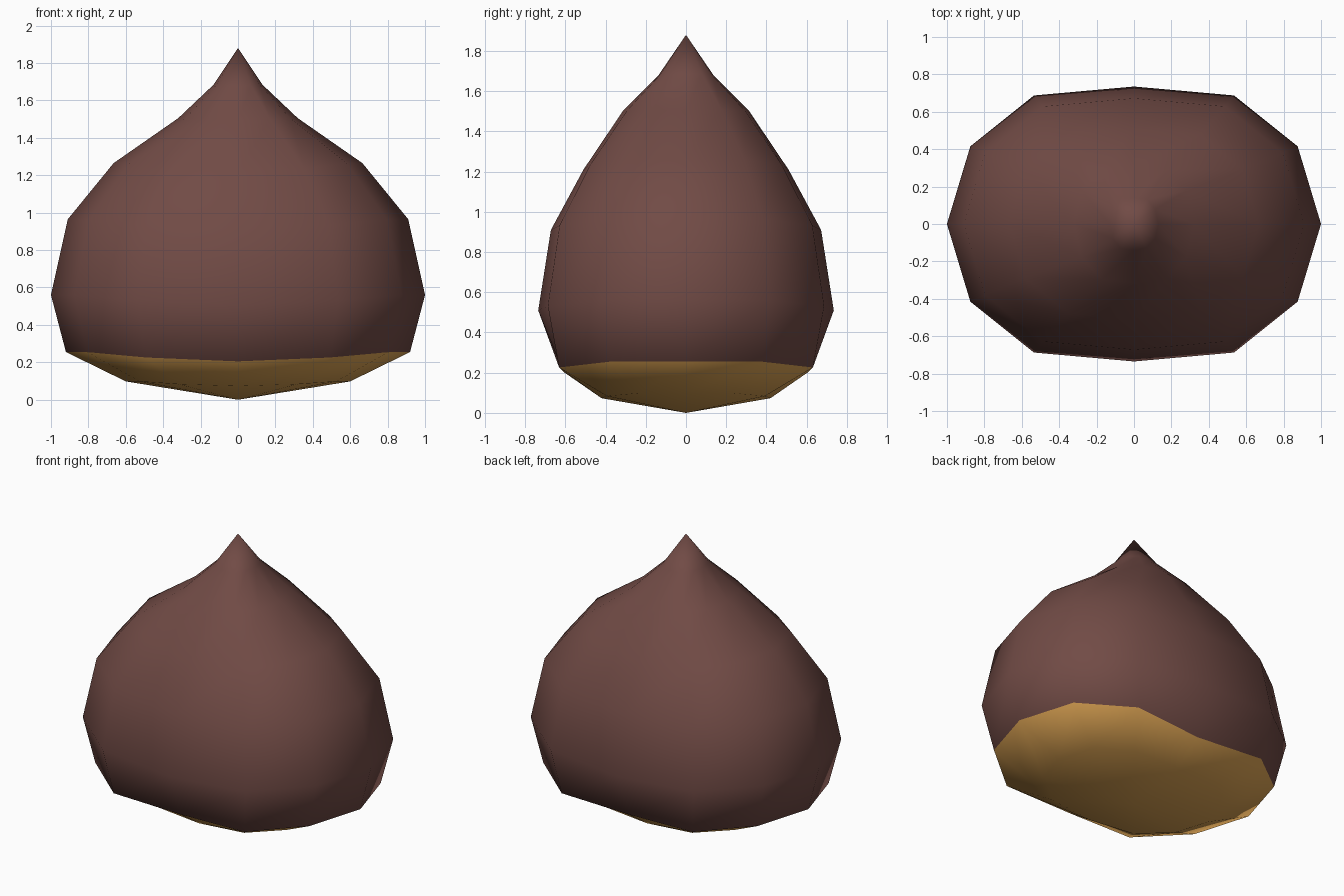
import bpy, bmesh, math

if "Cube" in bpy.data.objects:
    bpy.data.objects.remove(bpy.data.objects["Cube"])

def material(name, rgb):
    m = bpy.data.materials.new(name)
    m.diffuse_color = (*rgb, 1)
    m.use_nodes = True
    m.node_tree.nodes["Principled BSDF"].inputs["Base Color"].default_value = m.diffuse_color
    return m

shell = material("chestnut brown", (0.165, 0.07, 0.06))
base = material("pale tan base", (0.70, 0.36, 0.085))

# Rounded 12-sided cross-section, as unit x / y factors for one quarter
QUARTER = [(1, 0), (0.875, 0.565), (0.535, 0.935), (0, 1)]
SECTION = (QUARTER
           + [(-x, y) for x, y in QUARTER[-2::-1]]
           + [(-x, -y) for x, y in QUARTER[1:]]
           + [(x, -y) for x, y in QUARTER[-2:0:-1]])

# Rings: x radius, y radius, height at the sides, dip at front/back, front/back bulge
RINGS = [
    (0.60, 0.42, 0.098, 0.025, 1.0),
    (0.92, 0.675, 0.255, 0.05, 0.905),
    (1.00, 0.735, 0.56, 0.05, 1.0),
    (0.91, 0.672, 0.965, 0.055, 1.0),
    (0.665, 0.51, 1.265, 0.055, 1.0),
    (0.32, 0.315, 1.505, 0.005, 1.0),
    (0.13, 0.14, 1.685, 0.01, 1.0),
]

# Nut body: rings bridged between a bottom point and a pointed tip
bm = bmesh.new()
bottom = bm.verts.new((0, 0, 0))
tip = bm.verts.new((0, 0, 1.88))
rings = []
for rx, ry, z, dip, bulge in RINGS:
    ring = []
    for fx, fy in SECTION:
        y = ry * fy * (bulge if fx == 0 else 1)
        ring.append(bm.verts.new((rx * fx, y, z - dip * abs(fy) ** 8)))
    rings.append(ring)

n = len(SECTION)
for i in range(n):
    j = (i + 1) % n
    bm.faces.new((bottom, rings[0][j], rings[0][i])).material_index = 1
    for k, (a, b) in enumerate(zip(rings, rings[1:])):
        # the lowest band belongs to the pale base
        bm.faces.new((a[i], a[j], b[j], b[i])).material_index = 1 if k == 0 else 0
    bm.faces.new((rings[-1][i], rings[-1][j], tip))
bmesh.ops.recalc_face_normals(bm, faces=bm.faces)
for f in bm.faces:
    f.smooth = True

mesh = bpy.data.meshes.new("nut")
bm.to_mesh(mesh)
bm.free()
mesh.materials.append(shell)
mesh.materials.append(base)
bpy.context.collection.objects.link(bpy.data.objects.new("nut", mesh))
